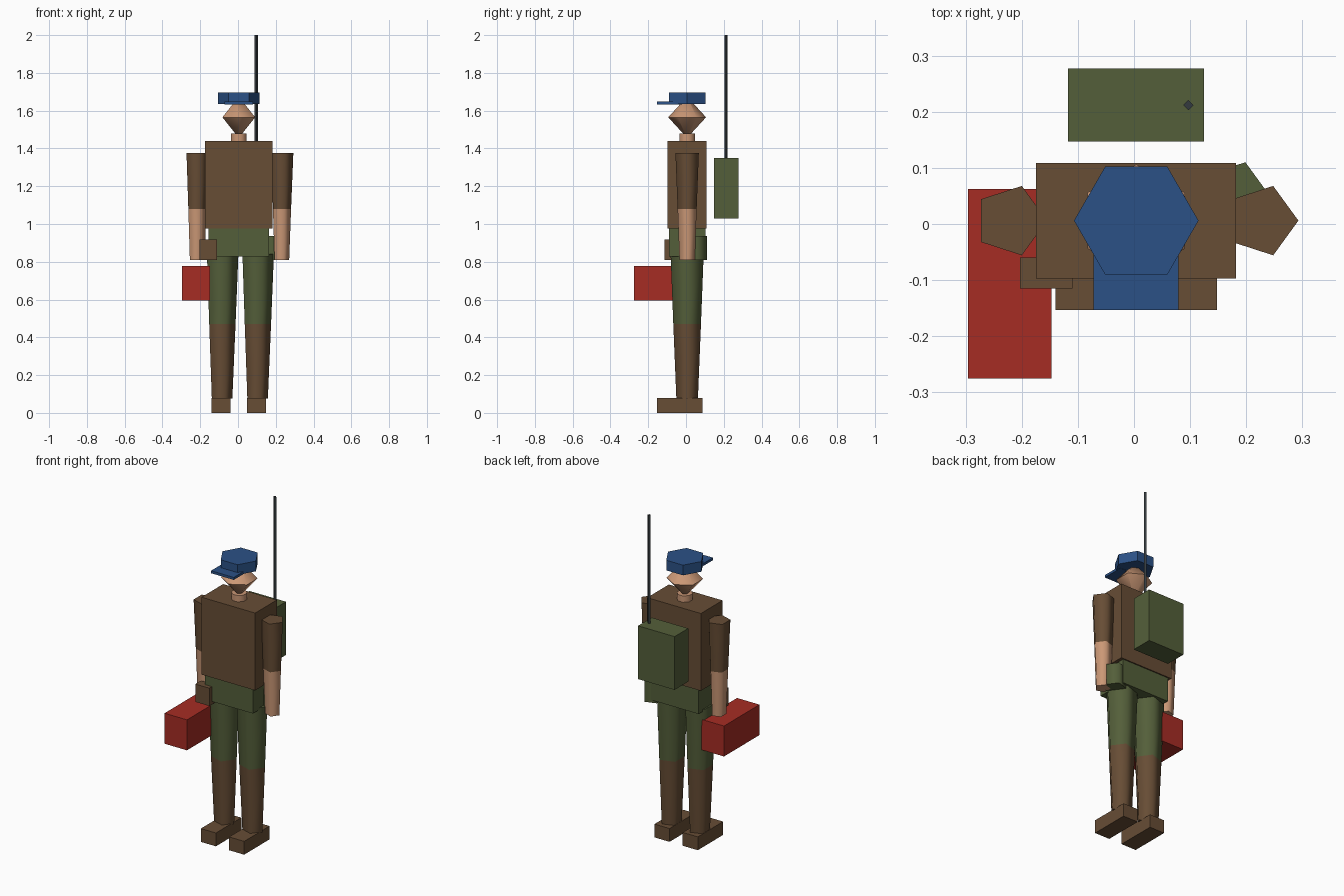
import bpy
import bmesh
from math import radians, pi
from mathutils import Matrix

if "Cube" in bpy.data.objects:
    bpy.data.objects.remove(bpy.data.objects["Cube"], do_unlink=True)

CX, CY = 0.004, 0.006  # centre line of the body


def material(name, rgb):
    linear = [((c / 255 + 0.055) / 1.055) ** 2.4 for c in rgb] + [1]
    mat = bpy.data.materials.new(name)
    mat.use_nodes = True
    mat.diffuse_color = linear
    mat.node_tree.nodes["Principled BSDF"].inputs["Base Color"].default_value = linear
    return mat


brown = material("brown cloth", (103, 77, 53))
green = material("olive green", (84, 95, 58))
skin = material("skin", (203, 152, 118))
blue = material("cap blue", (43, 81, 134))
red = material("case red", (166, 44, 36))
dark = material("dark metal", (52, 58, 62))


def finish(bm, name, mat, smooth=False):
    bmesh.ops.recalc_face_normals(bm, faces=bm.faces)
    mesh = bpy.data.meshes.new(name)
    bm.to_mesh(mesh)
    bm.free()
    mesh.materials.append(mat)
    obj = bpy.data.objects.new(name, mesh)
    bpy.context.collection.objects.link(obj)
    if smooth:
        bpy.ops.object.select_all(action="DESELECT")
        obj.select_set(True)
        bpy.context.view_layer.objects.active = obj
        bpy.ops.object.shade_smooth_by_angle(angle=radians(75))
    return obj


def box(name, mat, x, y, z):
    bm = bmesh.new()
    bmesh.ops.create_cube(bm, size=1)
    for v in bm.verts:
        v.co = [a + (b - a) * (c + 0.5) for (a, b), c in zip((x, y, z), v.co)]
    return finish(bm, name, mat)


def prism(name, mat, x, y, rings, sides, turn=0.0, smooth=False):
    """Stack tapered sections given as (height, radius), first corner at +x."""
    bm = bmesh.new()
    loops = []
    for z, r in rings:
        loop = []
        for i in range(sides):
            p = Matrix.Rotation(turn + 2 * pi * i / sides, 3, "Z").col[0] * r
            loop.append(bm.verts.new((x + p.x, y + p.y, z)))
        loops.append(loop)
    for low, high in zip(loops, loops[1:]):
        for i in range(sides):
            j = (i + 1) % sides
            bm.faces.new((low[i], low[j], high[j], high[i]))
    bm.faces.new(loops[0][::-1])
    bm.faces.new(loops[-1])
    return finish(bm, name, mat, smooth)


# Torso and hips
box("torso", brown, (-0.175, 0.182), (-0.097, 0.109), (0.975, 1.44))
box("hips", green, (-0.155, 0.163), (-0.09, 0.102), (0.828, 0.975))

# Limbs: five-sided tapered tubes
for side, s in (("left", 1), ("right", -1)):
    arm, leg, foot = CX + s * 0.224, CX + s * 0.094, CX + s * 0.094
    prism(side + "_sleeve", brown, arm, CY, [(1.08, 0.053), (1.375, 0.065)], 5, smooth=True)
    prism(side + "_forearm", skin, arm, CY, [(0.81, 0.043), (1.08, 0.053)], 5, smooth=True)
    prism(side + "_thigh", green, leg, CY, [(0.47, 0.077), (0.84, 0.092)], 5, smooth=True)
    prism(side + "_boot_shaft", brown, leg, CY, [(0.075, 0.06), (0.47, 0.077)], 5, smooth=True)
    box(side + "_foot", brown, (foot - 0.05, foot + 0.05), (-0.153, 0.088), (0, 0.08))

# Neck, head and cap
prism("neck", skin, CX, CY, [(1.44, 0.044), (1.478, 0.044)], 8, pi / 8, True)
prism("head", skin, CX, CY, [(1.46, 0.004), (1.565, 0.1), (1.67, 0.004)], 6, pi / 6, True)
prism("cap", blue, CX, CY, [(1.634, 0.111), (1.695, 0.111)], 6)
box("cap_brim", blue, (-0.072, 0.079), (-0.153, -0.02), (1.633, 1.648))

# Carried gear
box("backpack", green, (-0.118, 0.125), (0.147, 0.277), (1.03, 1.35))
prism("antenna", dark, 0.097, 0.212, [(1.34, 0.009), (2.0, 0.009)], 4)
box("belt_pouch", brown, (-0.203, -0.11), (-0.115, -0.06), (0.81, 0.917))
prism("canteen", green, 0.18, 0.053, [(0.81, 0.06), (0.937, 0.06)], 5, smooth=True)
box("carried_case", red, (-0.296, -0.147), (-0.275, 0.062), (0.595, 0.778))
